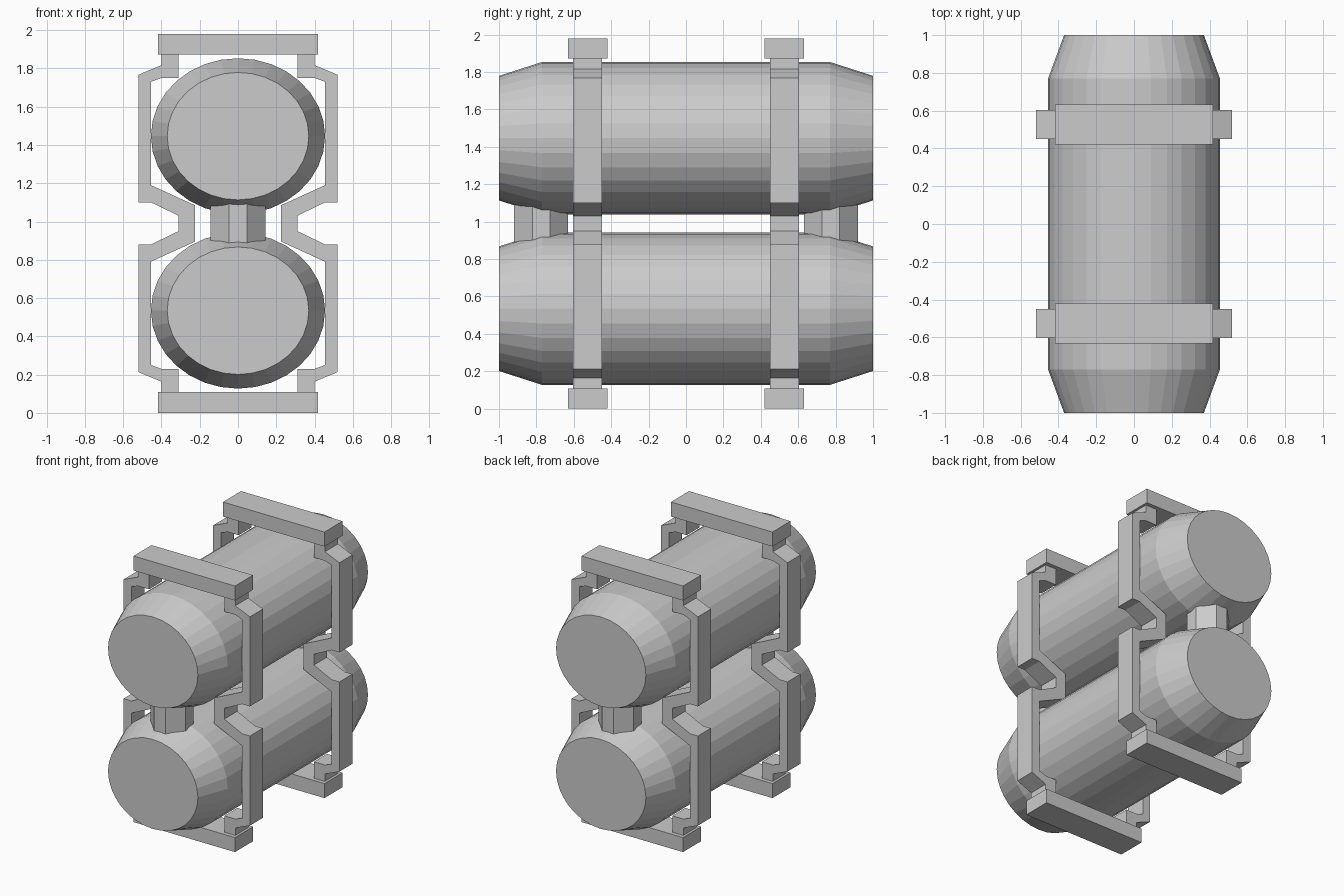
import bpy
from math import cos, sin, tau

if "Cube" in bpy.data.objects:
    bpy.data.objects.remove(bpy.data.objects["Cube"])

MID = 0.99  # height of the horizontal symmetry plane


def make(name, verts, faces):
    me = bpy.data.meshes.new(name)
    me.from_pydata(verts, [], faces)
    ob = bpy.data.objects.new(name, me)
    bpy.context.collection.objects.link(ob)
    # consistent outward normals
    import bmesh
    bm = bmesh.new()
    bm.from_mesh(me)
    bmesh.ops.recalc_face_normals(bm, faces=bm.faces)
    bm.to_mesh(me)
    bm.free()
    return ob


def loft(name, rings):
    """Closed skin through rings of equal point count, capped at both ends."""
    n = len(rings[0])
    verts = [p for r in rings for p in r]
    faces = [(k * n + i, k * n + (i + 1) % n, (k + 1) * n + (i + 1) % n, (k + 1) * n + i)
             for k in range(len(rings) - 1) for i in range(n)]
    faces += [tuple(range(n)), tuple(range(len(verts) - n, len(verts)))]
    return make(name, verts, faces)


def box(name, x, y0, y1, z0, z1):
    return loft(name, [[(-x, y0, z), (x, y0, z), (x, y1, z), (-x, y1, z)] for z in (z0, z1)])


# Two oval tanks with tapered ends
def ring(y, rx, rz, zc, n=32):
    return [(rx * cos(tau * i / n), y, zc + rz * sin(tau * i / n)) for i in range(n)]


for label, zc in (("lower", MID - 0.456), ("upper", MID + 0.456)):
    loft(label + "_tank", [ring(-1, 0.37, 0.333, zc), ring(-0.77, 0.455, 0.407, zc),
                           ring(0.77, 0.455, 0.407, zc), ring(1, 0.37, 0.333, zc)])

# Chamfered connector posts between the tanks
a, b = 0.145, 0.047
octagon = [(a, -b), (a, b), (b, a), (-b, a), (-a, b), (-a, -b), (-b, -a), (b, -a)]
for label, yc in (("front", -0.775), ("back", 0.775)):
    loft(label + "_connector", [[(x, yc + y, z) for x, y in octagon] for z in (0.86, 1.12)])

# Side bracket outline: upper half, mirrored to the lower half
outer = [(0.31, 1.03), (0.455, 1.10), (0.52, 1.10), (0.52, 1.767), (0.40, 1.817), (0.40, 1.88)]
inner = [(0.31, 1.88), (0.31, 1.75), (0.40, 1.75), (0.455, 1.73), (0.455, 1.19), (0.225, 1.085)]
half = outer + inner
outline = half + [(x, 2 * MID - z) for x, z in reversed(half)]

for label, s in (("front", -1), ("back", 1)):
    for side, sx in (("left", -1), ("right", 1)):
        loft(f"{label}_{side}_bracket",
             [[(sx * x, y, z) for x, z in outline] for y in (s * 0.45, s * 0.603)])
    # Cross bars above and below
    y0, y1 = sorted((s * 0.42, s * 0.632))
    box(label + "_bottom_bar", 0.418, y0, y1, 0, 0.108)
    box(label + "_top_bar", 0.418, y0, y1, 2 * MID - 0.108, 2 * MID)
